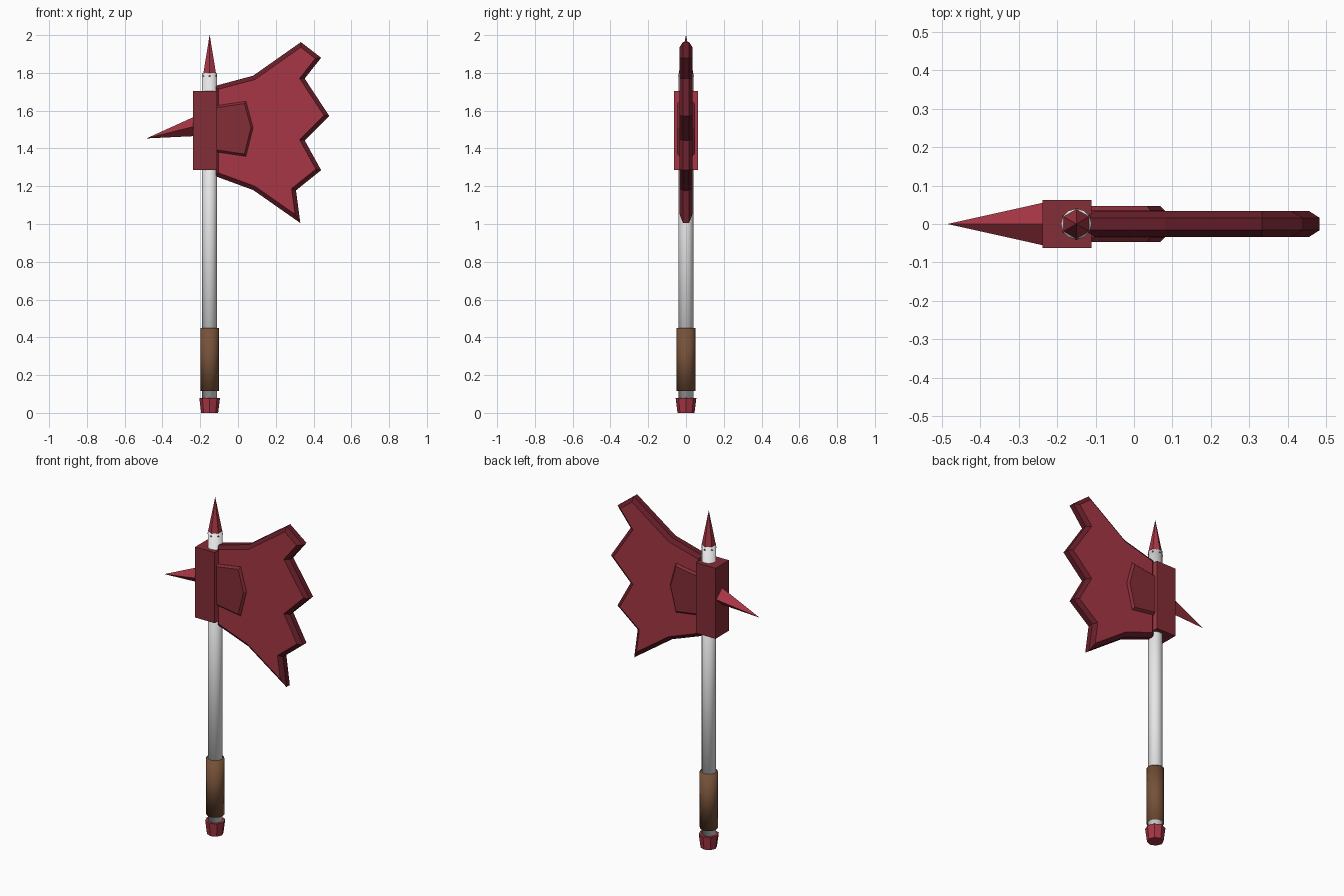
import bpy
import bmesh
from math import sin, cos, tau
from mathutils import Vector

cube = bpy.data.objects.get("Cube")
if cube:
    bpy.data.objects.remove(cube, do_unlink=True)


def make_material(name, rgb):
    mat = bpy.data.materials.new(name)
    mat.use_nodes = True
    color = (*rgb, 1)
    mat.diffuse_color = color
    mat.node_tree.nodes["Principled BSDF"].inputs["Base Color"].default_value = color
    return mat


RED = make_material("blade red", (0.38, 0.037, 0.058))
DARK_RED = make_material("socket dark red", (0.23, 0.026, 0.038))
EDGE = make_material("edge maroon", (0.13, 0.013, 0.022))
WHITE = make_material("shaft white", (0.8, 0.8, 0.8))
BROWN = make_material("grip brown", (0.18, 0.083, 0.04))

AXIS = -0.15  # x position of the shaft


def finish(name, bm, mats, rule=None, smooth=False):
    """Turn a bmesh into an object; rule picks a material slot per face."""
    bmesh.ops.recalc_face_normals(bm, faces=bm.faces)
    for f in bm.faces:
        f.smooth = smooth
        f.material_index = rule(f) if rule else 0
    mesh = bpy.data.meshes.new(name)
    bm.to_mesh(mesh)
    bm.free()
    for m in mats:
        mesh.materials.append(m)
    obj = bpy.data.objects.new(name, mesh)
    bpy.context.collection.objects.link(obj)
    return obj


def loft(name, rings, mats, rule=None, smooth=False):
    """Skin matching rings of points and cap both ends."""
    bm = bmesh.new()
    loops = [[bm.verts.new(p) for p in ring] for ring in rings]
    n = len(loops[0])
    for a, b in zip(loops, loops[1:]):
        for i in range(n):
            j = (i + 1) % n
            bm.faces.new((a[i], a[j], b[j], b[i]))
    bm.faces.new(loops[0])
    bm.faces.new(loops[-1])
    return finish(name, bm, mats, rule, smooth)


def turned(name, profile, sides, mat, smooth=False):
    """Ring stack around the shaft axis from (radius, z) pairs."""
    rings = [[(AXIS + r * sin(tau * i / sides), r * cos(tau * i / sides), z)
              for i in range(sides)] for r, z in profile]
    return loft(name, rings, [mat], smooth=smooth)


def inset(points, d):
    """Mitred inward offset of a clockwise (x, z) outline."""
    pts = [Vector(p) for p in points]
    result = []
    for i, p in enumerate(pts):
        a = (p - pts[i - 1]).normalized()
        b = (pts[(i + 1) % len(pts)] - p).normalized()
        na, nb = Vector((a.y, -a.x)), Vector((b.y, -b.x))
        result.append(p + (na + nb) * d / (1 + na.dot(nb)))
    return result


def chamfered_plate(name, outline, d, rim_y, face_y, mats):
    """Plate in the xz plane with chamfered rims on both sides."""
    inner = inset(outline, d)
    layers = [(inner, -face_y), (outline, -rim_y), (outline, rim_y), (inner, face_y)]
    rings = [[(x, y, z) for x, z in pts] for pts, y in layers]
    return loft(name, rings, mats,
                lambda f: 0 if abs(f.normal.y) > 0.99 else len(mats) - 1)


# Shaft, grip and pommel
turned("shaft", [(0.04, 0.06), (0.04, 1.8)], 12, WHITE, smooth=True)
turned("grip", [(0.049, 0.115), (0.049, 0.45)], 12, BROWN, smooth=True)
turned("pommel", [(0.045, 0), (0.055, 0.08)], 8, RED)

# Top spike
turned("top_spike", [(0.042, 1.78), (0.0005, 2.0)], 6, RED)

# Socket block around the shaft; its blade side is the lighter red
x0, x1, w = -0.238, -0.11, 0.063
socket = [[(x0, -w, z), (x1, -w, z), (x1, w, z), (x0, w, z)] for z in (1.285, 1.705)]
loft("socket_block", socket, [DARK_RED, RED], lambda f: int(f.normal.x > 0.9))

# Back spike with a diamond section
bm = bmesh.new()
tip = bm.verts.new((-0.485, 0, 1.453))
base = [bm.verts.new((x0, y, 1.515 + z))
        for y, z in ((0.055, 0), (0, 0.05), (-0.055, 0), (0, -0.05))]
bm.faces.new(base)
for i in range(4):
    bm.faces.new((base[i - 1], base[i], tip))
finish("back_spike", bm, [RED])

# Jagged blade
blade = [(-0.125, 1.73), (0.08, 1.785), (0.333, 1.963), (0.44, 1.88),
         (0.353, 1.77), (0.483, 1.572), (0.353, 1.443), (0.44, 1.285),
         (0.307, 1.178), (0.33, 1.005), (0.08, 1.18), (-0.125, 1.255)]
chamfered_plate("blade", blade, 0.022, 0.016, 0.034, [RED, EDGE])

# Raised cheek plate on both sides of the blade
cheek = [(-0.125, 1.625), (0.042, 1.65), (0.08, 1.51), (0.042, 1.358), (-0.125, 1.383)]
chamfered_plate("cheek_plate", cheek, 0.011, 0.035, 0.047, [DARK_RED])
